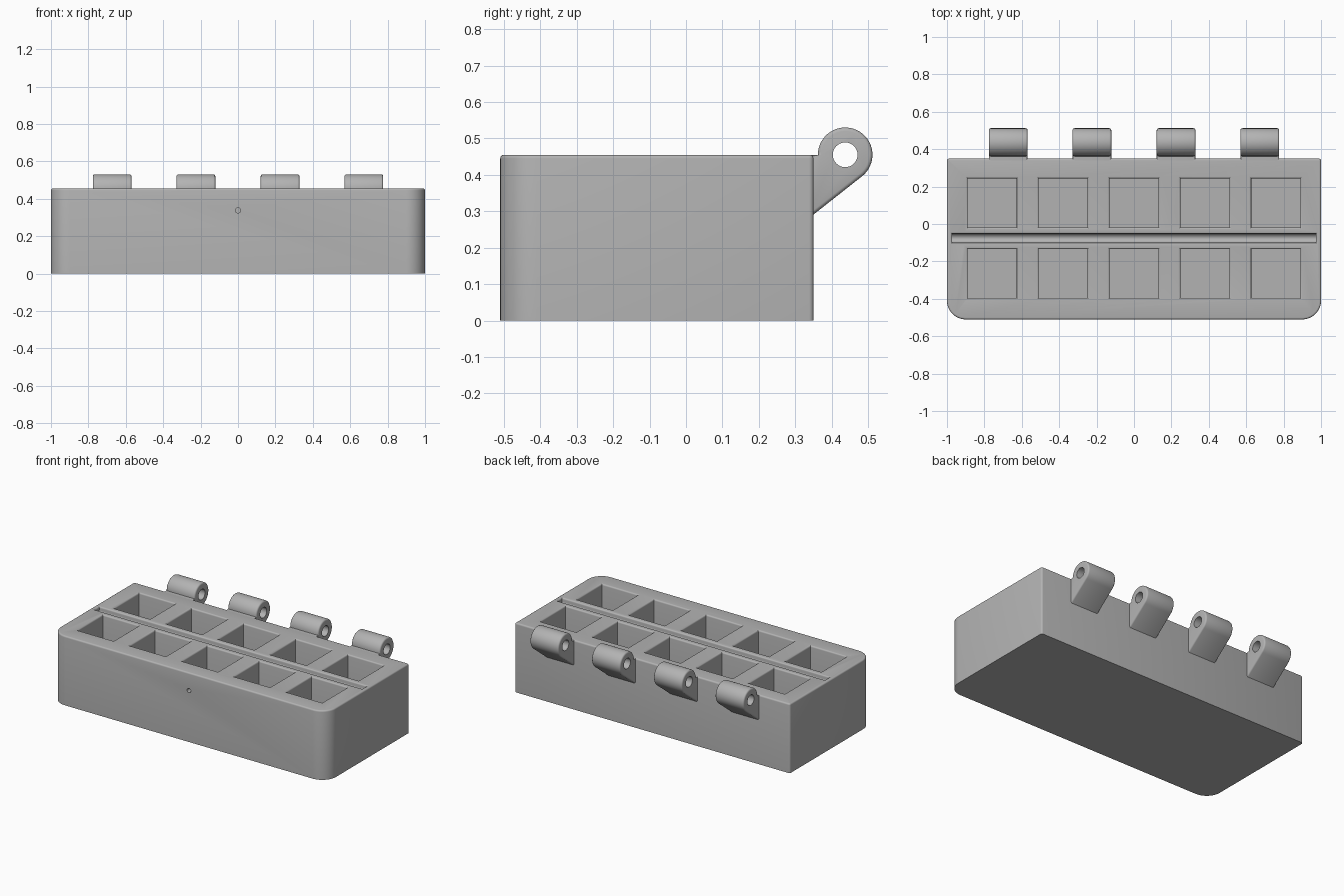
import bpy, bmesh, math

if "Cube" in bpy.data.objects:
    bpy.data.objects.remove(bpy.data.objects["Cube"])

grey = bpy.data.materials.new("plain grey")
grey.diffuse_color = (0.45, 0.45, 0.45, 1)
grey.use_nodes = True
grey.node_tree.nodes["Principled BSDF"].inputs["Base Color"].default_value = grey.diffuse_color
TOP, FRONT, BACK, RIM = 0.455, -0.51, 0.35, 0.01


def loft(name, rings):
    """Closed solid skinned through equal-length rings of points."""
    bm = bmesh.new()
    loops = [[bm.verts.new(p) for p in ring] for ring in rings]
    n = len(loops[0])
    for a, b in zip(loops, loops[1:]):
        for i in range(n):
            j = (i + 1) % n
            bm.faces.new((a[i], a[j], b[j], b[i]))
    bm.faces.new(loops[0][::-1])
    bm.faces.new(loops[-1])
    bmesh.ops.recalc_face_normals(bm, faces=bm.faces)
    mesh = bpy.data.meshes.new(name)
    bm.to_mesh(mesh)
    bm.free()
    ob = bpy.data.objects.new(name, mesh)
    bpy.context.collection.objects.link(ob)
    mesh.materials.append(grey)
    return ob


def arc(cx, cy, r, a0, a1, n):
    return [(cx + r * math.cos(math.radians(a0 + (a1 - a0) * i / n)),
             cy + r * math.sin(math.radians(a0 + (a1 - a0) * i / n))) for i in range(n + 1)]


def rect(cx, cy, hx, hy, z):
    return [(cx - hx, cy - hy, z), (cx + hx, cy - hy, z), (cx + hx, cy + hy, z), (cx - hx, cy + hy, z)]


def rim(hx, hy, cx, cy):
    """Rings that flare a cutter outward for a rounded rim, then rise clear of the top."""
    rings = [rect(cx, cy, hx + RIM - a, hy + RIM - a, TOP - RIM + b)
             for a, b in arc(0, 0, RIM, 0, 90, 4)]
    return rings + [rect(cx, cy, hx + RIM, hy + RIM, TOP + 0.05)]


def cut(target, cutter):
    cutter.hide_render = True
    cutter.hide_set(True)
    mod = target.modifiers.new(cutter.name, 'BOOLEAN')
    mod.operation, mod.solver, mod.object = 'DIFFERENCE', 'EXACT', cutter


def finish(ob):
    """Apply the cuts, drop the cutters and smooth the rounded parts."""
    bpy.ops.object.select_all(action='DESELECT')
    bpy.context.view_layer.objects.active = ob
    ob.select_set(True)
    for mod in list(ob.modifiers):
        cutter = mod.object
        bpy.ops.object.modifier_apply(modifier=mod.name)
        bpy.data.objects.remove(cutter)
    bpy.ops.object.shade_smooth_by_angle(angle=math.radians(35))


# Box body: wide rounded front corners, tight back corners, softened top edge
def outline(d, z):
    rf, rb = 0.1, 0.012
    pts = arc(1 - rf, FRONT + rf, rf - d, -90, 0, 12)
    pts += arc(1 - rb, BACK - rb, rb - d, 0, 90, 3)
    pts += arc(-1 + rb, BACK - rb, rb - d, 90, 180, 3)
    pts += arc(-1 + rf, FRONT + rf, rf - d, 180, 270, 12)
    return [(x, y, z) for x, y in pts]


body = loft("box_body", [outline(0, 0)] + [outline(RIM - a, TOP - RIM + b)
                                           for a, b in arc(0, 0, RIM, 0, 90, 4)])

# Two rows of five square pockets
H = 0.131
for cy in (0.113, -0.265):
    for i in range(5):
        cx = (i - 2) * 0.379
        cut(body, loft("pocket_cutter", [rect(cx, cy, H, H, TOP - 0.36)] + rim(H, H, cx, cy)))

# Long round-bottomed groove between the rows
R = 0.024
bowl = [rect(0, -0.076, 0.972, max(R * math.sin(math.radians(a)), 0.003),
             TOP - RIM - 0.012 - R * math.cos(math.radians(a))) for a in range(0, 91, 15)]
cut(body, loft("groove_cutter", bowl + rim(0.972, R, 0, -0.076)))

# Small pin hole in the front wall
cut(body, loft("pin_hole_cutter", [[(x, y, z) for x, z in arc(0, 0.338, 0.014, 0, 345, 23)]
                                   for y in (FRONT - 0.05, FRONT + 0.05)]))
finish(body)

# Four hinge knuckles, each a rounded tab with a through hole
CY, CZ, KR, KW = 0.437, 0.455, 0.075, 0.1035


def knuckle_profile(d, x):
    r = KR - d
    pts = arc(CY, CZ, r, 180, -52, 32)
    pts += [(BACK - 0.01, 0.283 + d * 1.2), (BACK - 0.01, TOP - d)]
    return [(x, y, z) for y, z in pts]


for n, cx in enumerate((-0.673, -0.225, 0.225, 0.673)):
    steps = [(RIM - a, KW - RIM + b) for a, b in arc(0, 0, RIM, 0, 90, 3)]
    rings = [knuckle_profile(d, cx - w) for d, w in steps[::-1]]
    rings += [knuckle_profile(d, cx + w) for d, w in steps]
    knuckle = loft(f"hinge_knuckle_{n + 1}", rings)
    hole = [[(cx + s, y, z) for y, z in arc(CY, CZ, 0.034, 0, 348.75, 31)] for s in (-0.2, 0.2)]
    cut(knuckle, loft("hinge_hole_cutter", hole))
    finish(knuckle)
